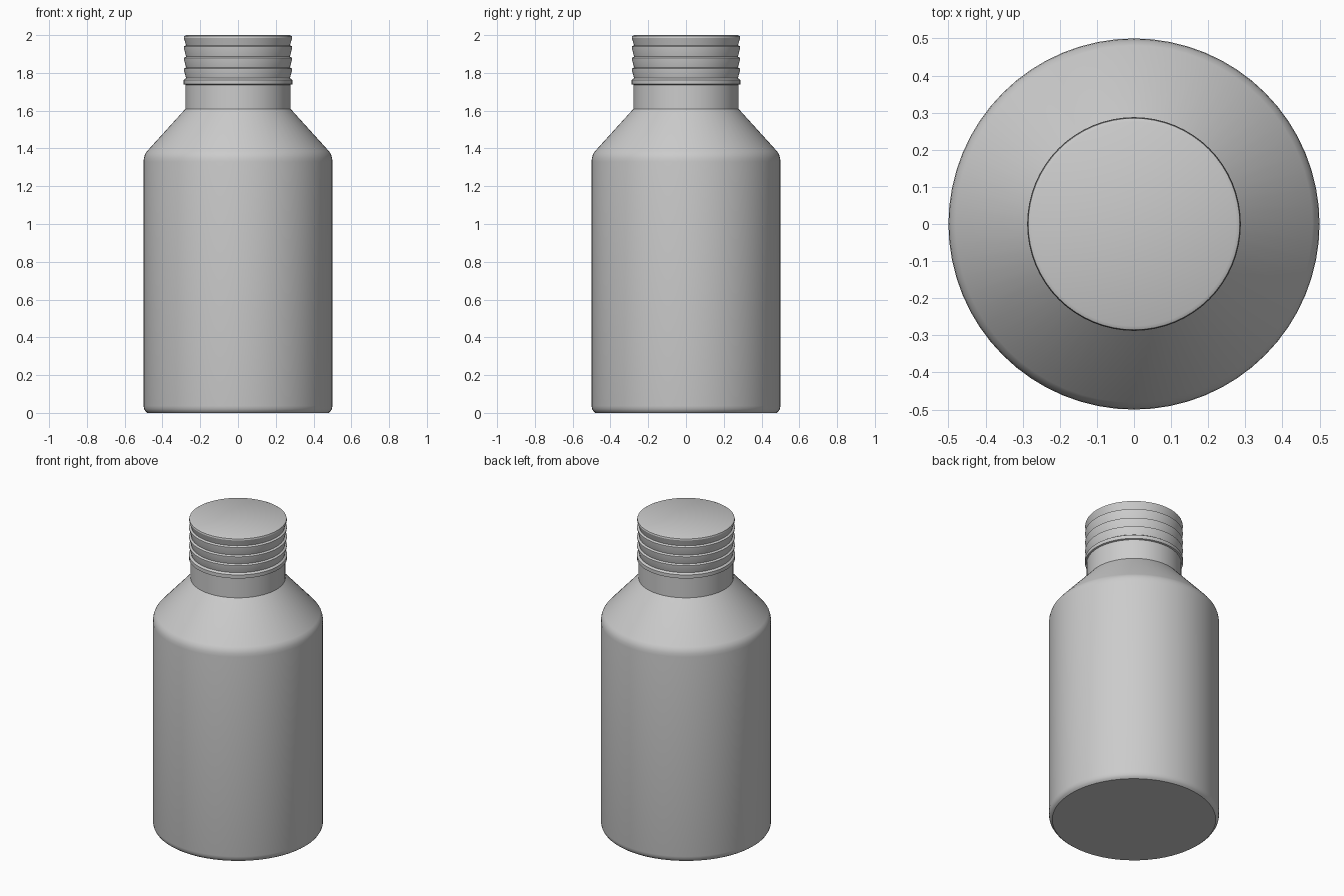
import bpy
import bmesh
import math

SEGMENTS = 64

cube = bpy.data.objects.get("Cube")
if cube:
    bpy.data.objects.remove(cube, do_unlink=True)

# One plain grey for the whole bottle
grey = bpy.data.materials.new("light grey")
grey.use_nodes = True
colour = (0.6, 0.6, 0.6, 1)
grey.diffuse_color = colour
grey.node_tree.nodes["Principled BSDF"].inputs["Base Color"].default_value = colour


def lathe(name, profile):
    """Turn a (radius, height) profile around z and cap both ends."""
    bm = bmesh.new()
    rings = []
    for r, z in profile:
        rings.append([bm.verts.new((r * math.cos(a), r * math.sin(a), z))
                      for a in (math.tau * i / SEGMENTS for i in range(SEGMENTS))])
    for low, high in zip(rings, rings[1:]):
        for i in range(SEGMENTS):
            j = (i + 1) % SEGMENTS
            bm.faces.new((low[i], low[j], high[j], high[i]))
    bm.faces.new(rings[0][::-1])
    bm.faces.new(rings[-1])
    mesh = bpy.data.meshes.new(name)
    bm.to_mesh(mesh)
    bm.free()
    mesh.materials.append(grey)
    obj = bpy.data.objects.new(name, mesh)
    bpy.context.collection.objects.link(obj)
    bpy.ops.object.select_all(action="DESELECT")
    obj.select_set(True)
    bpy.context.view_layer.objects.active = obj
    bpy.ops.object.shade_smooth_by_angle(angle=math.radians(28))
    return obj


# Base with a small rounded edge, straight body, rounded shoulder and cone
profile = [(0.48, 0), (0.49, 0.008), (0.497, 0.02), (0.5, 0.037),
           (0.5, 1.33), (0.498, 1.35), (0.492, 1.37), (0.481, 1.386),
           (0.278, 1.61)]

# Straight neck and the collar under the thread
profile += [(0.278, 1.737), (0.288, 1.74), (0.288, 1.763), (0.275, 1.772)]

# Thread ridges: each flares outwards to a narrow ledge
for ledge in (1.825, 1.882, 1.942):
    profile += [(0.287, ledge - 0.008), (0.287, ledge - 0.002), (0.275, ledge + 0.004)]

# Closed rim
profile += [(0.287, 1.986), (0.285, 1.995), (0.275, 2)]

lathe("bottle", profile)
